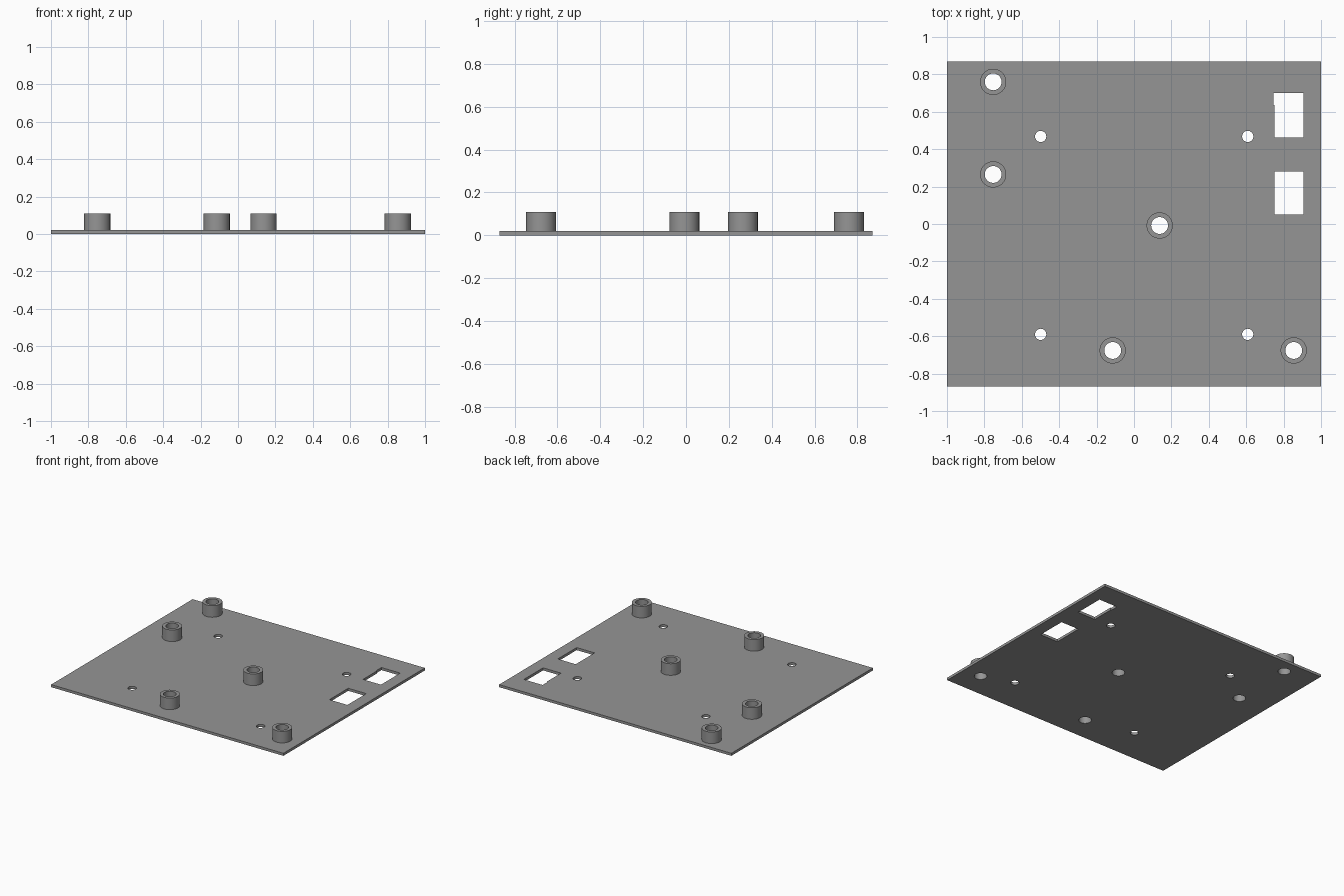
import bpy, bmesh, math

if "Cube" in bpy.data.objects:
    bpy.data.objects.remove(bpy.data.objects["Cube"])

PLATE_T, POST_TOP = 0.02, 0.11
POST_R, BORE_R, SCREW_R = 0.07, 0.045, 0.03
posts = [(-0.753, 0.76), (-0.753, 0.265), (0.137, -0.008),
         (-0.114, -0.676), (0.854, -0.676)]
screws = [(x, y) for x in (-0.499, 0.608) for y in (0.468, -0.59)]

grey = bpy.data.materials.new("grey")
grey.diffuse_color = (0.3, 0.3, 0.3, 1)
grey.use_nodes = True
grey.node_tree.nodes["Principled BSDF"].inputs["Base Color"].default_value = grey.diffuse_color


def circle(cx, cy, r, n=48):
    return [(cx + r * math.cos(2 * math.pi * i / n),
             cy + r * math.sin(2 * math.pi * i / n)) for i in range(n)]


def rect(x0, y0, x1, y1):
    return [(x0, y0), (x1, y0), (x1, y1), (x0, y1)]


def slab(name, loops, z0, z1):
    """Extrude an outline with holes between two heights."""
    curve = bpy.data.curves.new(name, 'CURVE')
    curve.dimensions = '2D'
    curve.fill_mode = 'BOTH'
    curve.extrude = (z1 - z0) / 2
    for pts in loops:
        s = curve.splines.new('POLY')
        s.points.add(len(pts) - 1)
        for p, (x, y) in zip(s.points, pts):
            p.co = (x, y, 0, 1)
        s.use_cyclic_u = True
    ob = bpy.data.objects.new(name, curve)
    bpy.context.collection.objects.link(ob)
    bpy.ops.object.select_all(action='DESELECT')
    ob.select_set(True)
    bpy.context.view_layer.objects.active = ob
    bpy.ops.object.convert(target='MESH')
    ob = bpy.context.object
    ob.name = name
    bm = bmesh.new()
    bm.from_mesh(ob.data)
    bmesh.ops.remove_doubles(bm, verts=bm.verts, dist=1e-5)
    bmesh.ops.translate(bm, verts=bm.verts, vec=(0, 0, (z0 + z1) / 2))
    bmesh.ops.recalc_face_normals(bm, faces=bm.faces)
    bm.to_mesh(ob.data)
    bm.free()
    ob.data.materials.clear()
    ob.data.materials.append(grey)
    bpy.ops.object.shade_smooth_by_angle(angle=math.radians(30))
    return ob


# Base plate with bores, screw holes and two windows (one with a side notch)
notched = [(0.752, 0.463), (0.907, 0.463), (0.907, 0.7), (0.745, 0.7),
           (0.745, 0.635), (0.752, 0.635)]
slab("base_plate",
     [rect(-1, -0.87, 1, 0.87), notched, rect(0.752, 0.05, 0.907, 0.282)]
     + [circle(x, y, BORE_R) for x, y in posts]
     + [circle(x, y, SCREW_R) for x, y in screws],
     0, PLATE_T)

# Hollow standoff posts
for i, (x, y) in enumerate(posts):
    slab(f"standoff_{i + 1}", [circle(x, y, POST_R), circle(x, y, BORE_R)],
         PLATE_T, POST_TOP)
